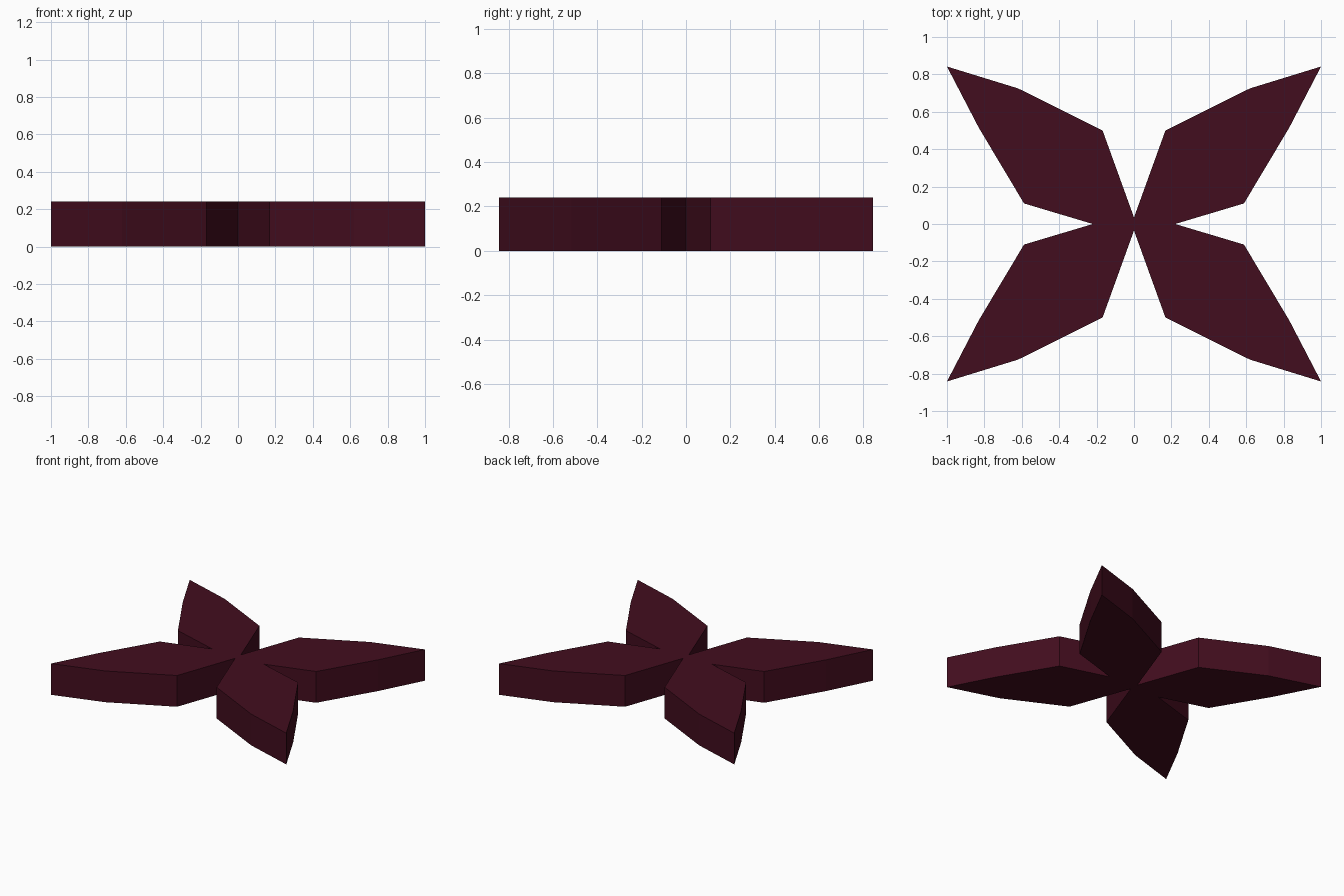
import bpy
import bmesh

if "Cube" in bpy.data.objects:
    bpy.data.objects.remove(bpy.data.objects["Cube"])

HEIGHT = 0.24

# One petal's outline, from the side notch round the tip to the front/back notch
PETAL = [(0.22, 0.0), (0.588, 0.11), (0.83, 0.515), (1.0, 0.842),
         (0.62, 0.725), (0.168, 0.5), (0.0, 0.035)]

# Mirror the petal into a closed four-petal outline
half = PETAL + [(-x, y) for x, y in reversed(PETAL[:-1])]
outline = half + [(x, -y) for x, y in reversed(half[1:-1])]

# Extrude the outline into a flat-sided star
bm = bmesh.new()
base = bm.faces.new([bm.verts.new((x, y, 0)) for x, y in outline])
result = bmesh.ops.extrude_face_region(bm, geom=[base], use_keep_orig=True)
top = [v for v in result["geom"] if isinstance(v, bmesh.types.BMVert)]
bmesh.ops.translate(bm, verts=top, vec=(0, 0, HEIGHT))
bmesh.ops.recalc_face_normals(bm, faces=bm.faces[:])

mesh = bpy.data.meshes.new("four_petal_star")
bm.to_mesh(mesh)
bm.free()
star = bpy.data.objects.new("four_petal_star", mesh)
bpy.context.collection.objects.link(star)

# Dark burgundy
mat = bpy.data.materials.new("burgundy")
mat.diffuse_color = (0.055, 0.004, 0.013, 1)
mat.use_nodes = True
mat.node_tree.nodes["Principled BSDF"].inputs["Base Color"].default_value = mat.diffuse_color
mesh.materials.append(mat)
